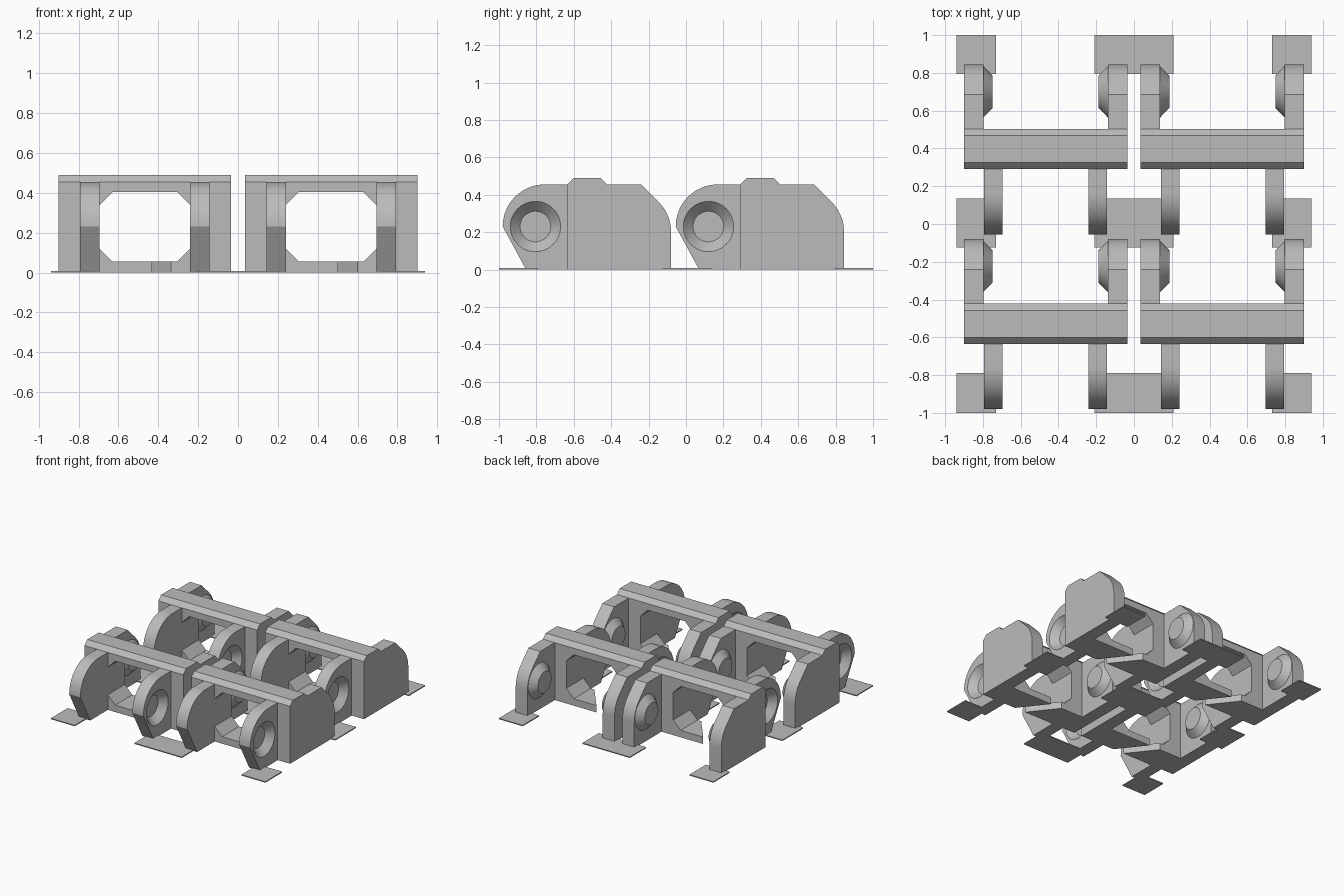
import bpy, bmesh, math
from mathutils import Matrix, Vector

cube = bpy.data.objects.get("Cube")
if cube:
    bpy.data.objects.remove(cube, do_unlink=True)

grey = bpy.data.materials.new("plain grey")
grey.use_nodes = True
tone = (0.5, 0.5, 0.5, 1)
grey.diffuse_color = tone
grey.node_tree.nodes["Principled BSDF"].inputs["Base Color"].default_value = tone

# Link dimensions, measured from the middle of the link
HALF_W = 0.433      # half width of a link
WALL_F, WALL_B = -0.635, -0.422
TOP = 0.455
PIN_Z = 0.23
PITCH = 0.925


def add_object(name, bm):
    bmesh.ops.recalc_face_normals(bm, faces=bm.faces)
    mesh = bpy.data.meshes.new(name)
    bm.to_mesh(mesh)
    bm.free()
    mesh.materials.append(grey)
    obj = bpy.data.objects.new(name, mesh)
    bpy.context.collection.objects.link(obj)
    return obj


def prism(name, points, axis, start, end):
    """Extrude a 2D outline along an axis; the outline uses the other two axes in order."""
    bm = bmesh.new()
    verts = []
    for p in points:
        co = list(p)
        co.insert(axis, start)
        verts.append(bm.verts.new(co))
    face = bm.faces.new(verts)
    moved = bmesh.ops.extrude_face_region(bm, geom=[face])["geom"]
    shift = Vector((0, 0, 0))
    shift[axis] = end - start
    bmesh.ops.translate(bm, vec=shift, verts=[g for g in moved if isinstance(g, bmesh.types.BMVert)])
    return add_object(name, bm)


def cone(name, r_low, r_high, height, x, y, side):
    """Truncated cone lying along x, its narrow end pointing towards side."""
    bm = bmesh.new()
    bmesh.ops.create_cone(bm, cap_ends=True, segments=48, radius1=r_low, radius2=r_high, depth=height)
    turn = Matrix.Rotation(side * math.pi / 2, 4, 'Y')
    bmesh.ops.transform(bm, matrix=Matrix.Translation((x + side * height / 2, y, PIN_Z)) @ turn, verts=bm.verts)
    return add_object(name, bm)


def cut(obj, cutter):
    cutter.hide_render = True
    mod = obj.modifiers.new("cut", 'BOOLEAN')
    mod.operation = 'DIFFERENCE'
    mod.solver = 'EXACT'
    mod.object = cutter
    bpy.context.view_layer.objects.active = obj
    bpy.ops.object.modifier_apply(modifier=mod.name)
    bpy.data.objects.remove(cutter, do_unlink=True)


def arc(cy, cz, r, a0, a1, steps):
    angles = [math.radians(a0 + (a1 - a0) * i / steps) for i in range(steps + 1)]
    return [(cy + r * math.cos(a), cz + r * math.sin(a)) for a in angles]


parts = []

# Cross wall with a raised rib along its top
wall = prism("cross_wall", [(WALL_F, 0), (WALL_F, TOP), (WALL_F + 0.035, 0.49),
                            (WALL_B - 0.035, 0.49), (WALL_B, TOP), (WALL_B, 0)],
             0, -HALF_W, HALF_W)

# Chamfered window through the wall
w, c, low, high = 0.228, 0.065, 0.055, 0.403
window = [(-w, low + c), (-w, high - c), (-w + c, high), (w - c, high),
          (w, high - c), (w, low + c), (w - c, low), (-w + c, low)]
cut(wall, prism("window_cutter", window, 1, -0.8, -0.3))

# Diagonal slit through the sill of the window
mid, half, slope = (WALL_F + WALL_B) / 2, 0.15, 0.78
slit = [(s * half * -slope + g, mid + s * half)
        for s, g in ((-1, -0.048), (-1, 0.048), (1, 0.048), (1, -0.048))]
cut(wall, prism("slit_cutter", slit, 2, -0.1, 0.2))
parts.append(wall)

front_outline = [(WALL_F, TOP)] + arc(-0.755, PIN_Z, 0.225, 90, 180, 16) + [(-0.855, 0), (WALL_F, 0)]
rear_outline = [(WALL_B, 0), (WALL_B, TOP), (-0.24, TOP)] + arc(-0.305, 0.202, 0.225, 45, 0, 8) + [(-0.08, 0)]

for side, label in ((-1, "right"), (1, "left")):
    # Front lug with a conical socket on its outer face
    lug = prism(label + "_front_lug", front_outline, 0, side * 0.228, side * 0.325)
    cut(lug, cone("socket_cutter", 0.136, 0.082, 0.055, side * 0.3265, -0.805, -side))
    # Rear cheek with a conical boss on its inner face
    cheek = prism(label + "_rear_cheek", rear_outline, 0, side * 0.33, side * HALF_W)
    boss = cone(label + "_rear_boss", 0.138, 0.085, 0.052, side * 0.332, -0.225, -side)
    parts += [lug, cheek, boss]

# Repeat the link in two rows and two columns
everything = []
for col in (-1, 1):
    for row in (0, 1):
        for part in parts:
            copy = bpy.data.objects.new(part.name, part.data)
            bpy.context.collection.objects.link(copy)
            copy.location = (col * 0.468, row * PITCH, 0)
            everything.append(copy)
for part in parts:
    bpy.data.objects.remove(part, do_unlink=True)

# Thin floor pads under the lugs
for x0, x1 in ((-0.94, -0.73), (-0.208, 0.208), (0.73, 0.94)):
    for y0, y1 in ((-1, -0.79), (-0.125, 0.135), (0.795, 1)):
        everything.append(prism("floor_pad", [(x0, y0), (x1, y0), (x1, y1), (x0, y1)], 2, 0, 0.008))

bpy.ops.object.select_all(action='DESELECT')
for obj in everything:
    obj.select_set(True)
bpy.context.view_layer.objects.active = everything[0]
bpy.ops.object.shade_smooth_by_angle(angle=math.radians(25))
